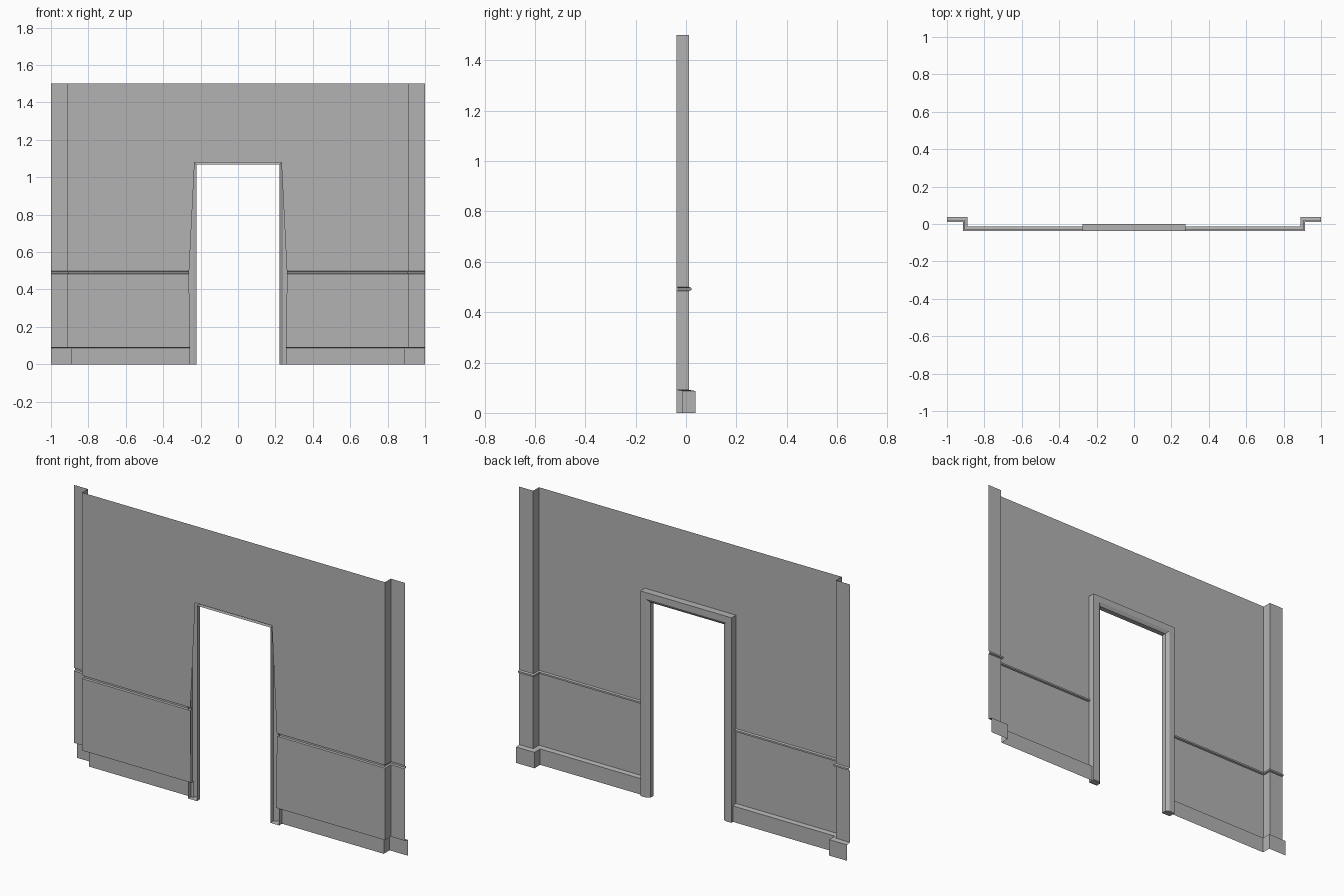
import bpy
import bmesh

cube = bpy.data.objects.get("Cube")
if cube:
    bpy.data.objects.remove(cube, do_unlink=True)

# Plain grey used everywhere
grey = bpy.data.materials.new("plaster_grey")
grey.use_nodes = True
colour = (0.45, 0.45, 0.45, 1)
grey.diffuse_color = colour
grey.node_tree.nodes["Principled BSDF"].inputs["Base Color"].default_value = colour

WALL_Y, END_Y = -0.038, 0.012      # main wall plane and stepped-back end plane
STEP_X, END_X = 0.915, 1.0
TOP = 1.5
DOOR_TOP = 1.08


def sheet(name, grid, extra_faces=()):
    """Skin a grid of points on the +x half, then mirror it to the other side."""
    bm = bmesh.new()
    rows = [[bm.verts.new(p) for p in row] for row in grid]
    for a, b in zip(rows, rows[1:]):
        for j in range(len(a) - 1):
            bm.faces.new((a[j], b[j], b[j + 1], a[j + 1]))
    for points in extra_faces:
        bm.faces.new([bm.verts.new(p) for p in points])
    bmesh.ops.remove_doubles(bm, verts=bm.verts, dist=0.0001)
    mesh = bpy.data.meshes.new(name)
    bm.to_mesh(mesh)
    bm.free()
    mesh.materials.append(grey)
    obj = bpy.data.objects.new(name, mesh)
    bpy.context.collection.objects.link(obj)
    mirror = obj.modifiers.new("mirror", 'MIRROR')
    mirror.use_clip = True
    mirror.merge_threshold = 0.0005
    return obj


def wall_row(depth, z, edge):
    """One horizontal line of the wall, pushed into the room by depth."""
    return [
        (edge, WALL_Y + depth, z),
        (STEP_X - depth, WALL_Y + depth, z),
        (STEP_X - depth, END_Y + depth, z),
        (END_X, END_Y + depth, z),
    ]


# Skirting board: (depth, height, door edge)
skirting = [(0.025, 0, 0.257), (0.025, 0.087, 0.257), (0, 0.091, 0.257)]
sheet("skirting_board", [wall_row(*p) for p in skirting])

# Lower wall panel
sheet("lower_wall", [wall_row(0, 0.091, 0.257), wall_row(0, 0.484, 0.262)])

# Chair rail
rail = [(0, 0.484, 0.262), (0.009, 0.487, 0.262), (0.009, 0.496, 0.262), (0, 0.5, 0.261)]
sheet("chair_rail", [wall_row(*p) for p in rail])

# Upper wall, with the piece over the doorway
lintel = [(0, WALL_Y, DOOR_TOP), (0, WALL_Y, TOP),
          (0.232, WALL_Y, TOP), (0.232, WALL_Y, DOOR_TOP)]
sheet("upper_wall",
      [wall_row(0, z, edge) for z, edge in ((0.5, 0.261), (DOOR_TOP, 0.232), (TOP, 0.232))],
      [lintel])

# Door casing: (inset from outer edge, depth) swept up the leg and across the head
HALF_W, HEAD = 0.275, 1.12
casing = [(0, WALL_Y), (0, 0.001), (0.035, 0.001), (0.053, -0.01), (0.053, WALL_Y)]
frame = [[(HALF_W - s, y, 0), (HALF_W - s, y, HEAD - s), (0, y, HEAD - s)]
         for s, y in casing]
foot = [(HALF_W - s, y, 0) for s, y in reversed(casing)]
casing_grid = [row for row in frame]
# The grid runs outer to inner edge, so each face looks out of the casing
sheet("door_casing", casing_grid, [foot])
